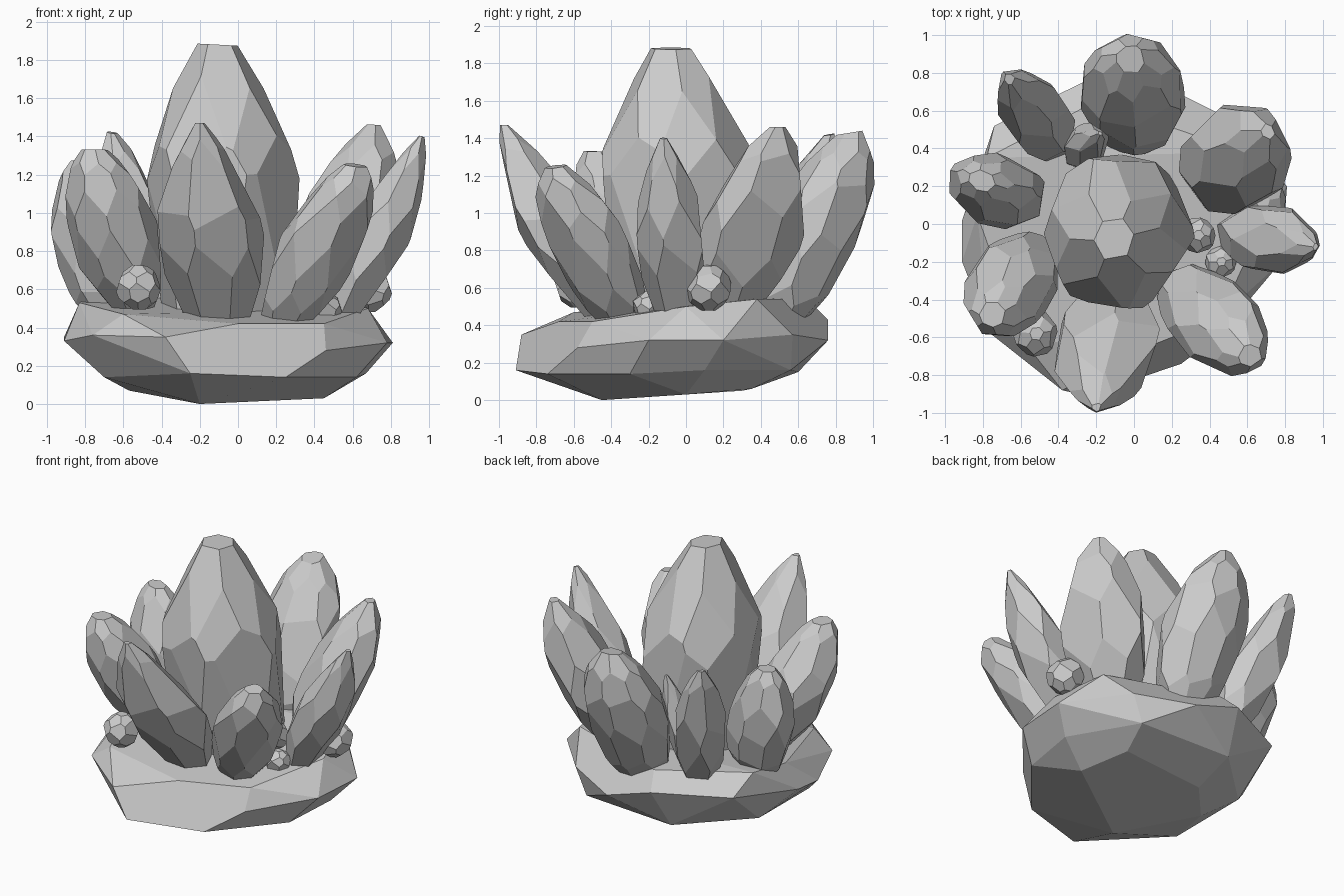
import bpy, bmesh, math, random
from mathutils import Vector, Matrix

if "Cube" in bpy.data.objects:
    bpy.data.objects.remove(bpy.data.objects["Cube"])

random.seed(5)


def finish(bm, name):
    bmesh.ops.recalc_face_normals(bm, faces=bm.faces[:])
    me = bpy.data.meshes.new(name)
    bm.to_mesh(me)
    bm.free()
    ob = bpy.data.objects.new(name, me)
    bpy.context.collection.objects.link(ob)
    return ob


def cut(bm, co, no):
    """Slice away everything outside a plane and cap the cut."""
    bmesh.ops.bisect_plane(bm, geom=bm.verts[:] + bm.edges[:] + bm.faces[:], dist=1e-5,
                           plane_co=co, plane_no=no, clear_outer=True)
    rim = [e for e in bm.edges if e.is_boundary]
    if rim:
        bmesh.ops.holes_fill(bm, edges=rim, sides=0)


def crystal(name, base, tip, a, b, turn, profile, sides=7, jitter=0.05):
    """Cut a block by facet planes around a (height, radius) profile, then lean it
    from base to tip; b is the half width along the turn direction, a across it."""
    bm = bmesh.new()
    bmesh.ops.create_cube(bm, size=4)
    cut(bm, Vector((0, 0, 0)), Vector((0, 0, -1)))
    cut(bm, Vector((0, 0, 1)), Vector((random.uniform(-.05, .05), 0, 1)).normalized())
    for k, ((t0, r0), (t1, r1)) in enumerate(zip(profile, profile[1:])):
        shift = random.uniform(-.2, .2) + k * math.pi / sides
        for i in range(sides):
            th = shift + 2 * math.pi * (i + random.uniform(-.15, .15)) / sides
            d = Vector((math.cos(th), math.sin(th), 0))
            r = (r0 + r1) / 2 * (0.96 + random.uniform(-jitter, jitter))
            co = d * r + Vector((0, 0, (t0 + t1) / 2))
            cut(bm, co, (d * (t1 - t0) + Vector((0, 0, r0 - r1))).normalized())
    ang = math.radians(turn)
    c, s = math.cos(ang), math.sin(ang)
    ax = Vector(tip) - Vector(base)
    m = Matrix(((b * c, -a * s, ax.x, base[0]), (b * s, a * c, ax.y, base[1]),
                (0, 0, ax.z, base[2]), (0, 0, 0, 1)))
    bm.transform(m)
    bmesh.ops.remove_doubles(bm, verts=bm.verts[:], dist=0.004)
    return finish(bm, name)


# Rock base: hull of a few rings of corner points
rock = [
    (-.2, -.45, 0), (.45, 0, .03), (.35, .35, .06), (-.57, 0, .07), (-.3, .3, .05),
    (-.25, -.91, .16), (.25, -.74, .14), (.62, -.3, .14), (.67, .1, .16),
    (.4, .56, .16), (-.3, .6, .15), (-.72, .2, .16), (-.7, -.4, .14), (-.57, -.72, .28),
    (-.91, -.2, .33), (-.91, .02, .35), (-.76, -.58, .36), (-.38, -.88, .35), (.46, -.58, .28),
    (.78, -.2, .32), (.81, .2, .32), (.48, .57, .35), (.1, .76, .32), (-.25, .76, .43),
    (-.74, .52, .43),
    (-.83, .05, .53), (-.78, .35, .56), (-.6, -.6, .47), (0, -.68, .42), (.45, -.5, .42),
    (.68, 0, .5), (.58, .38, .54), (-.2, .65, .54), (-.1, 0, .57)]
bm = bmesh.new()
for p in rock:
    bm.verts.new(p)
hull = bmesh.ops.convex_hull(bm, input=bm.verts[:])
bmesh.ops.delete(bm, geom=list({v for v in hull["geom_interior"] + hull["geom_unused"]
                                if isinstance(v, bmesh.types.BMVert)}), context='VERTS')
bmesh.ops.dissolve_limit(bm, angle_limit=math.radians(10), verts=bm.verts[:], edges=bm.edges[:])
finish(bm, "rock_base")

# Profiles as (height, radius)
TALL = [(0, .78), (.4, .97), (.6, .98), (.78, .74), (1, .27)]
BLUNT = [(0, .48), (.16, .82), (.42, 1), (.66, .95), (.88, .64), (1, .28)]
POINT = [(0, .58), (.28, .97), (.55, .95), (.83, .52), (1, .1)]
WEDGE = [(0, .5), (.25, .95), (.55, 1), (.85, .6), (1, .16)]
GEM = [(0, .3), (.2, .8), (.5, 1), (.8, .8), (1, .3)]

# Large crystals
crystal("centre_crystal", (-.05, .01, .3), (-.11, -.08, 1.88), .41, .38, 0, TALL, 6, .03)
crystal("front_crystal", (-.11, -.40, .43), (-.2, -.97, 1.47), .26, .22, -90, POINT, 6)
crystal("front_left_crystal", (-.55, -.18, .5), (-.75, -.48, 1.33), .225, .23, -120, BLUNT)
crystal("front_right_crystal", (.25, -.34, .40), (.61, -.69, 1.25), .22, .22, -47, BLUNT)
crystal("right_crystal", (.54, -.05, .47), (.96, -.12, 1.4), .185, .17, -5, POINT, 6)
crystal("back_right_crystal", (.39, .23, .45), (.71, .49, 1.46), .27, .215, 37, WEDGE, 6)
crystal("back_crystal", (0, .51, .42), (-.02, .88, 1.43), .28, .25, 90, BLUNT, 8)
crystal("back_left_crystal", (-.41, .42, .42), (-.66, .77, 1.42), .165, .17, 125, WEDGE, 6)
crystal("left_crystal", (-.65, .13, .45), (-.81, .23, 1.27), .19, .24, 165, BLUNT)
crystal("inner_back_shard", (-.31, .36, .45), (-.18, .48, 1.15), .1, .1, 45, POINT, 5)

# Small round gems: centre and radius
gems = [(-.52, -.58, .61, .115), (.68, .12, .6, .12), (.46, -.2, .5, .08), (.34, -.06, .6, .09)]
for i, (x, y, z, r) in enumerate(gems):
    crystal(f"gem_{i + 1}", (x, y, z - r), (x, y, z + r), r, r, 0, GEM, 6)
